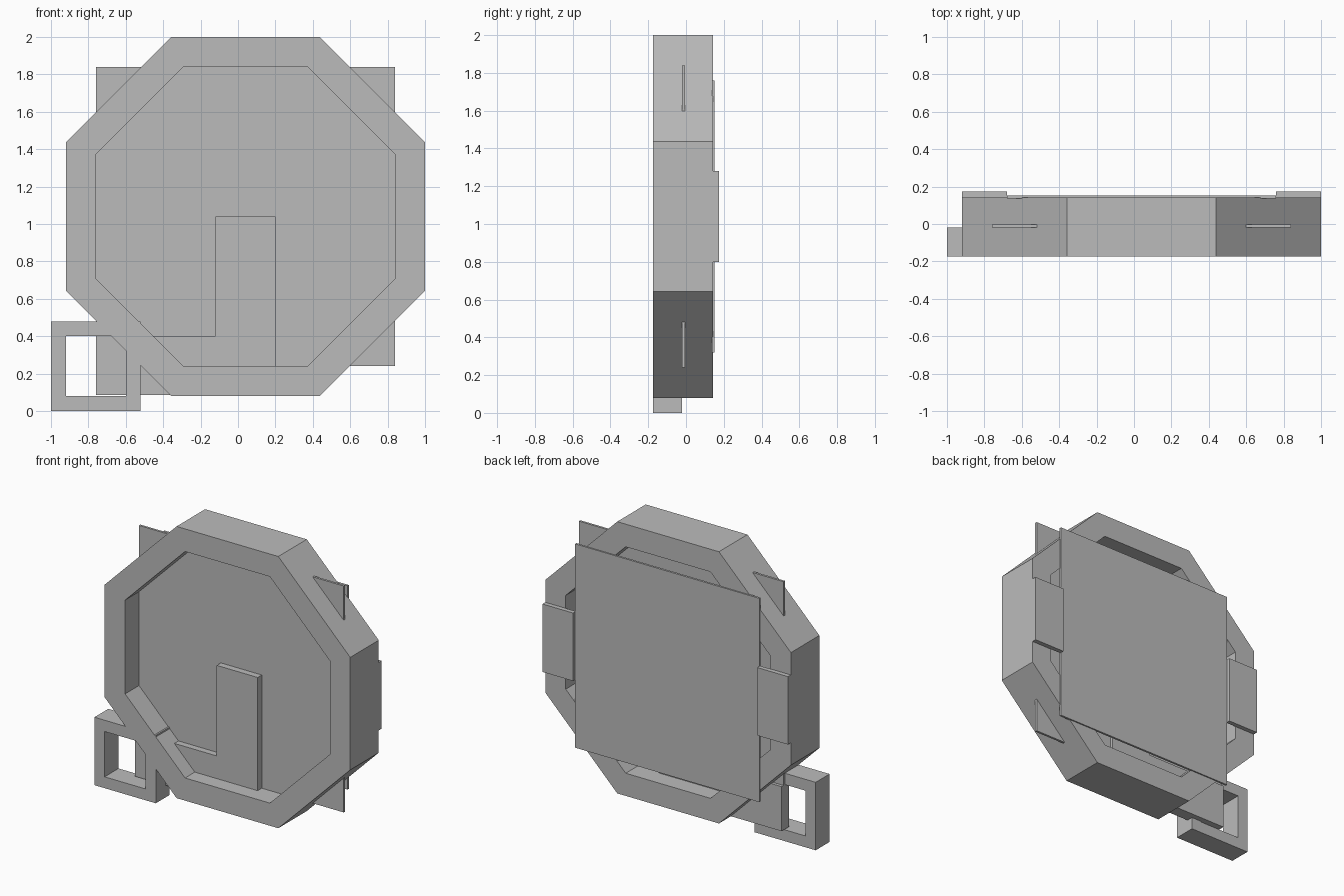
import bpy, bmesh, math

if "Cube" in bpy.data.objects:
    bpy.data.objects.remove(bpy.data.objects["Cube"])

CX, CZ = 0.04, 1.04          # centre of the octagonal body
FRONT, BACK = -0.175, 0.143  # depth of the body

grey = bpy.data.materials.new("plain_grey")
grey.diffuse_color = (0.5, 0.5, 0.5, 1)
grey.use_nodes = True
grey.node_tree.nodes["Principled BSDF"].inputs["Base Color"].default_value = grey.diffuse_color


def finish(name, bm):
    bmesh.ops.recalc_face_normals(bm, faces=bm.faces)
    me = bpy.data.meshes.new(name)
    bm.to_mesh(me)
    bm.free()
    me.materials.append(grey)
    ob = bpy.data.objects.new(name, me)
    bpy.context.collection.objects.link(ob)
    return ob


def prism(name, outline, y0, y1):
    """Extrude an x-z outline from y0 to y1."""
    bm = bmesh.new()
    face = bm.faces.new([bm.verts.new((x, y0, z)) for x, z in outline])
    ext = bmesh.ops.extrude_face_region(bm, geom=[face])
    verts = [v for v in ext["geom"] if isinstance(v, bmesh.types.BMVert)]
    bmesh.ops.translate(bm, verts=verts, vec=(0, y1 - y0, 0))
    return finish(name, bm)


def frame(name, outer, inner, y0, y1):
    """Open frame between two x-z outlines with equal point counts."""
    bm = bmesh.new()
    loops = [[bm.verts.new((x, y, z)) for x, z in pts]
             for pts, y in ((outer, y0), (inner, y0), (inner, y1), (outer, y1))]
    n = len(outer)
    for k in range(4):
        a, b = loops[k], loops[(k + 1) % 4]
        for i in range(n):
            j = (i + 1) % n
            bm.faces.new((a[i], a[j], b[j], b[i]))
    return finish(name, bm)


def rect(x0, x1, z0, z1):
    return [(x0, z0), (x1, z0), (x1, z1), (x0, z1)]


def octagon(half):
    r = half / math.cos(math.pi / 8)
    return [(CX + r * math.cos(math.pi / 8 + i * math.pi / 4),
             CZ + r * math.sin(math.pi / 8 + i * math.pi / 4)) for i in range(8)]


# Octagonal rim
frame("octagon_rim", octagon(0.96), octagon(0.80), FRONT, BACK)

# Thin square dial whose corners poke through the rim
prism("dial_plate", rect(-0.76, 0.84, 0.24, 1.84), -0.02, -0.004)

# L-shaped bar across the dial, reaching into the small frame
prism("l_shaped_bar",
      [(-0.76, 0.085), (0.20, 0.085), (0.20, 1.04), (-0.12, 1.04),
       (-0.12, 0.40), (-0.76, 0.40)], -0.066, 0.018)

# Small square frame at the lower left
frame("small_square_frame", rect(-1.0, -0.52, 0.0, 0.48),
      rect(-0.92, -0.60, 0.08, 0.40), FRONT, -0.02)

# Back cover and its two side clips
prism("back_cover", rect(-0.68, 0.76, 0.32, 1.76), 0.137, 0.152)
for side, x0 in (("left", -0.92), ("right", 0.76)):
    prism(side + "_back_clip", rect(x0, x0 + 0.24, 0.80, 1.28), BACK, 0.175)
